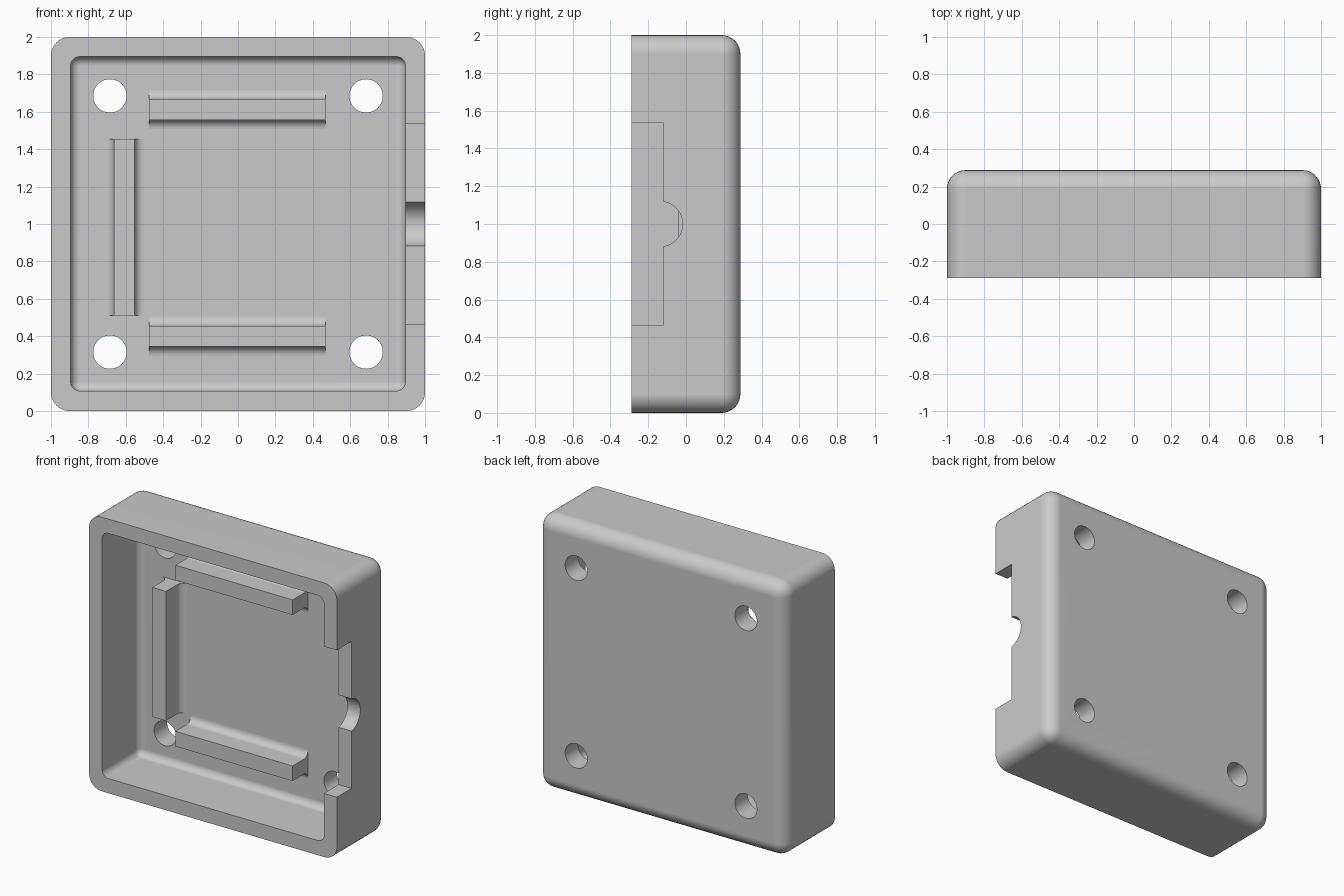
import bpy, bmesh, math
from mathutils import Matrix, Vector

cube = bpy.data.objects.get("Cube")
if cube:
    bpy.data.objects.remove(cube, do_unlink=True)

HALF_DEPTH = 0.288
FLOOR = 0.138         # y of the inner floor
RAIL_TOP = -0.04      # y of the rail tops
FILLET = 0.05
MID = 1.0             # height of the middle of the case

grey = bpy.data.materials.new("light grey plastic")
grey.use_nodes = True
COLOUR = (0.59, 0.59, 0.59, 1)
grey.diffuse_color = COLOUR
grey.node_tree.nodes["Principled BSDF"].inputs["Base Color"].default_value = COLOUR


def finish(name, bm):
    bmesh.ops.recalc_face_normals(bm, faces=bm.faces)
    mesh = bpy.data.meshes.new(name)
    bm.to_mesh(mesh)
    bm.free()
    obj = bpy.data.objects.new(name, mesh)
    mesh.materials.append(grey)
    bpy.context.collection.objects.link(obj)
    return obj


def box(name, low, high, radius=0):
    """Box whose edges are all rounded except those of its front face."""
    bm = bmesh.new()
    bmesh.ops.create_cube(bm, size=1)
    low, high = Vector(low), Vector(high)
    size = high - low
    for v in bm.verts:
        v.co = Vector(c * s for c, s in zip(v.co, size)) + (low + high) / 2
    if radius:
        edges = [e for e in bm.edges if max(v.co.y for v in e.verts) > low.y + 0.001]
        bmesh.ops.bevel(bm, geom=edges, offset=radius, segments=8,
                        profile=0.5, affect='EDGES')
    return finish(name, bm)


def cylinder(name, centre, radius, length, axis):
    bm = bmesh.new()
    turn = Matrix.Rotation(math.pi / 2, 4, 'X' if axis == 'Y' else 'Y')
    bmesh.ops.create_cone(bm, cap_ends=True, segments=48, radius1=radius, radius2=radius,
                          depth=length, matrix=Matrix.Translation(centre) @ turn)
    return finish(name, bm)


def rail(name, x, z, half_length, upright=False):
    """Straight rail whose long sides flare into the floor."""
    half = 0.055
    side = [(half, RAIL_TOP)]
    for i in range(9):
        a = math.pi / 2 * i / 8
        side.append((half + FILLET * (1 - math.cos(a)),
                     FLOOR - FILLET * (1 - math.sin(a))))
    side.append((half + FILLET, FLOOR + 0.02))
    profile = side + [(-w, y) for w, y in reversed(side)]
    bm = bmesh.new()
    verts = [bm.verts.new((-half_length, y, w)) for w, y in profile]
    face = bm.faces.new(verts)
    new = bmesh.ops.extrude_face_region(bm, geom=[face])["geom"]
    bmesh.ops.translate(bm, vec=(2 * half_length, 0, 0),
                        verts=[g for g in new if isinstance(g, bmesh.types.BMVert)])
    turn = Matrix.Rotation(math.pi / 2 if upright else 0, 4, 'Y')
    bm.transform(Matrix.Translation((x, 0, z)) @ turn)
    return finish(name, bm)


def combine(target, tool, operation):
    mod = target.modifiers.new(tool.name, 'BOOLEAN')
    mod.operation, mod.solver, mod.object = operation, 'EXACT', tool
    bpy.context.view_layer.objects.active = target
    bpy.ops.object.modifier_apply(modifier=mod.name)
    bpy.data.objects.remove(tool, do_unlink=True)


# Rounded shell, open at the front
case = box("case", (-1, -HALF_DEPTH, 0), (1, HALF_DEPTH, 2), 0.1)
combine(case, box("cavity", (-0.895, -0.5, 0.107), (0.895, FLOOR, 1.895), FILLET), 'DIFFERENCE')

# Three board rails on the floor
combine(case, rail("top_rail", -0.004, 1.612, 0.473), 'UNION')
combine(case, rail("bottom_rail", -0.004, 0.4, 0.473), 'UNION')
combine(case, rail("side_rail", -0.609, 0.983, 0.472, upright=True), 'UNION')

# Screw holes through the back
for x in (-0.685, 0.685):
    for z in (MID - 0.685, MID + 0.685):
        combine(case, cylinder("screw_hole", (x, 0.2, z), 0.089, 0.5, 'Y'), 'DIFFERENCE')

# Notch and cable opening in the left wall
combine(case, box("notch", (0.8, -0.5, MID - 0.536), (1.2, -0.12, MID + 0.536)), 'DIFFERENCE')
combine(case, cylinder("cable_opening", (1, -0.137, MID), 0.119, 0.4, 'X'), 'DIFFERENCE')

# Smooth rounds, crisp corners
bpy.ops.object.select_all(action='DESELECT')
case.select_set(True)
bpy.context.view_layer.objects.active = case
bpy.ops.object.shade_smooth_by_angle(angle=math.radians(30))
weighted = case.modifiers.new("flat sides", 'WEIGHTED_NORMAL')
weighted.keep_sharp = True
